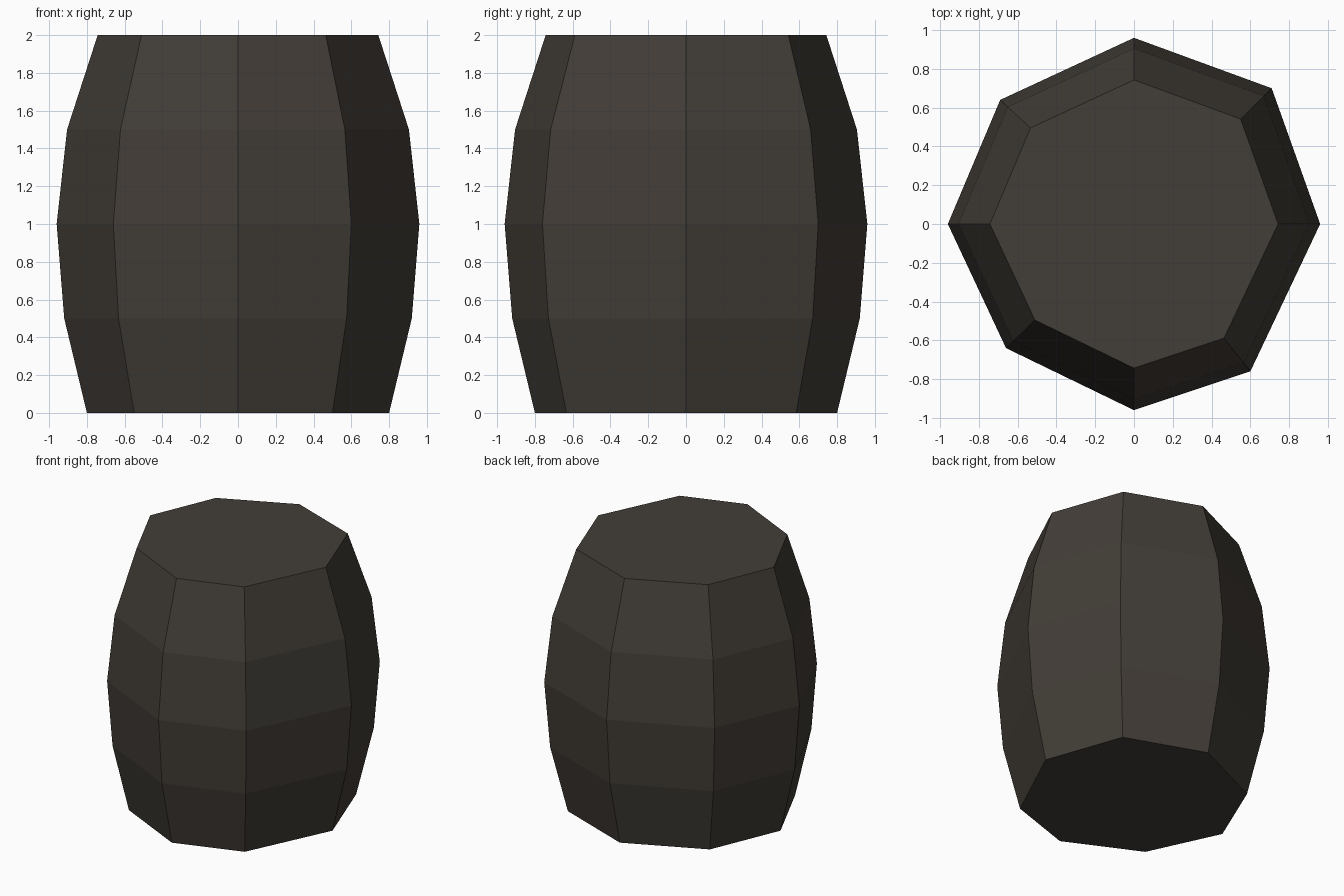
import bpy, bmesh

if "Cube" in bpy.data.objects:
    bpy.data.objects.remove(bpy.data.objects["Cube"])

# Irregular eight-sided outline at the widest level, counter-clockwise
outline = [(0.96, 0), (0.71, 0.70), (0, 0.96), (-0.69, 0.64),
           (-0.96, 0), (-0.66, -0.64), (0, -0.96), (0.60, -0.76)]
# Height and radius of each ring
levels = [(0, 0.80), (0.5, 0.92), (1.0, 0.96), (1.5, 0.905), (2.0, 0.743)]

wood = bpy.data.materials.new("dark_wood")
wood.diffuse_color = (0.055, 0.047, 0.038, 1)
wood.use_nodes = True
wood.node_tree.nodes["Principled BSDF"].inputs["Base Color"].default_value = wood.diffuse_color

# Barrel body: stacked rings joined by flat staves, closed at both ends
bm = bmesh.new()
rings = [[bm.verts.new((x * r / 0.96, y * r / 0.96, z)) for x, y in outline]
         for z, r in levels]
n = len(outline)
for low, high in zip(rings, rings[1:]):
    for i in range(n):
        j = (i + 1) % n
        bm.faces.new((low[i], low[j], high[j], high[i]))
bm.faces.new(rings[-1])
bm.faces.new(rings[0][::-1])

mesh = bpy.data.meshes.new("barrel")
bm.to_mesh(mesh)
bm.free()
mesh.materials.append(wood)
bpy.context.collection.objects.link(bpy.data.objects.new("barrel", mesh))
